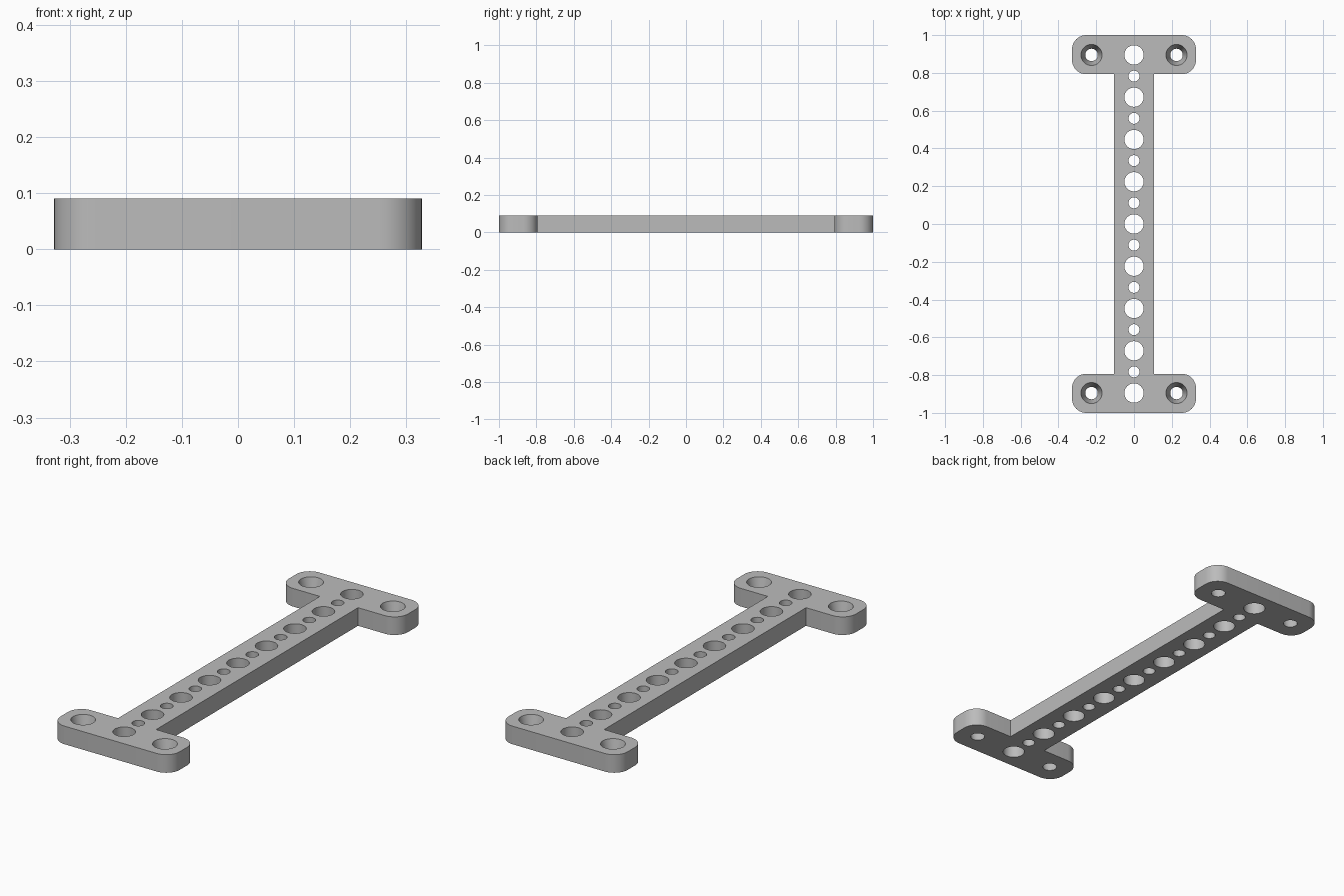
import bpy
import bmesh
from math import sin, cos, pi, radians
from mathutils import Matrix

cube = bpy.data.objects.get("Cube")
if cube:
    bpy.data.objects.remove(cube, do_unlink=True)

HEIGHT = 0.09
HALF_W, HALF_L = 0.328, 1.0      # overall plan size
BAR_W, FLANGE_Y = 0.105, 0.793   # half bar width, inner edge of the end flanges
CORNER = 0.075
END_Y, SCREW_X = 0.895, 0.225    # hole centres on the flanges
BIG, SMALL = 0.051, 0.029
SINK_TOP, SINK_BOTTOM = 0.056, 0.033

grey = bpy.data.materials.new("plain grey")
grey.use_nodes = True
colour = (0.5, 0.5, 0.5, 1)
grey.diffuse_color = colour
grey.node_tree.nodes["Principled BSDF"].inputs["Base Color"].default_value = colour


def make_object(name, bm):
    mesh = bpy.data.meshes.new(name)
    bm.to_mesh(mesh)
    bm.free()
    obj = bpy.data.objects.new(name, mesh)
    bpy.context.collection.objects.link(obj)
    return obj


def rounded(cx, cy, start, steps=10):
    """Quarter circle of outline points, counter-clockwise."""
    return [(cx + CORNER * cos(start + pi / 2 * i / steps),
             cy + CORNER * sin(start + pi / 2 * i / steps)) for i in range(steps + 1)]


# I-shaped plate: one half of the outline, turned half way round for the other
x = HALF_W - CORNER
half = [(BAR_W, FLANGE_Y)]
half += rounded(x, FLANGE_Y + CORNER, -pi / 2)
half += rounded(x, HALF_L - CORNER, 0)
half += rounded(-x, HALF_L - CORNER, pi / 2)
half += rounded(-x, FLANGE_Y + CORNER, pi)
half += [(-BAR_W, FLANGE_Y)]
outline = half + [(-px, -py) for px, py in half]

bm = bmesh.new()
base = bm.faces.new([bm.verts.new((px, py, 0)) for px, py in outline])
top = bmesh.ops.extrude_face_region(bm, geom=[base])["geom"]
bmesh.ops.translate(bm, vec=(0, 0, HEIGHT),
                    verts=[v for v in top if isinstance(v, bmesh.types.BMVert)])
bmesh.ops.recalc_face_normals(bm, faces=bm.faces)
plate = make_object("mounting_plate", bm)
plate.data.materials.append(grey)

# Hole cutters: overshoot the plate, keeping the taper's slope
cut = bmesh.new()


def add_hole(px, py, r_bottom, r_top):
    over = 0.5
    slope = (r_top - r_bottom) * over
    bmesh.ops.create_cone(cut, cap_ends=True, segments=40,
                          radius1=r_bottom - slope, radius2=r_top + slope,
                          depth=HEIGHT * (1 + 2 * over),
                          matrix=Matrix.Translation((px, py, HEIGHT / 2)))


# Row of alternating large and small holes along the bar
COUNT = 17
for i in range(COUNT):
    r = SMALL if i % 2 else BIG
    add_hole(0, END_Y * (1 - 2 * i / (COUNT - 1)), r, r)

# Tapered screw holes in the flanges
for sx in (-1, 1):
    for sy in (-1, 1):
        add_hole(sx * SCREW_X, sy * END_Y, SINK_BOTTOM, SINK_TOP)

cutter = make_object("hole_cutter", cut)
cutter.hide_render = True

holes = plate.modifiers.new("holes", 'BOOLEAN')
holes.operation = 'DIFFERENCE'
holes.solver = 'EXACT'
holes.object = cutter

bpy.ops.object.select_all(action='DESELECT')
plate.select_set(True)
bpy.context.view_layer.objects.active = plate
bpy.ops.object.modifier_apply(modifier=holes.name)
bpy.data.objects.remove(cutter, do_unlink=True)
bpy.ops.object.shade_smooth_by_angle(angle=radians(30))
